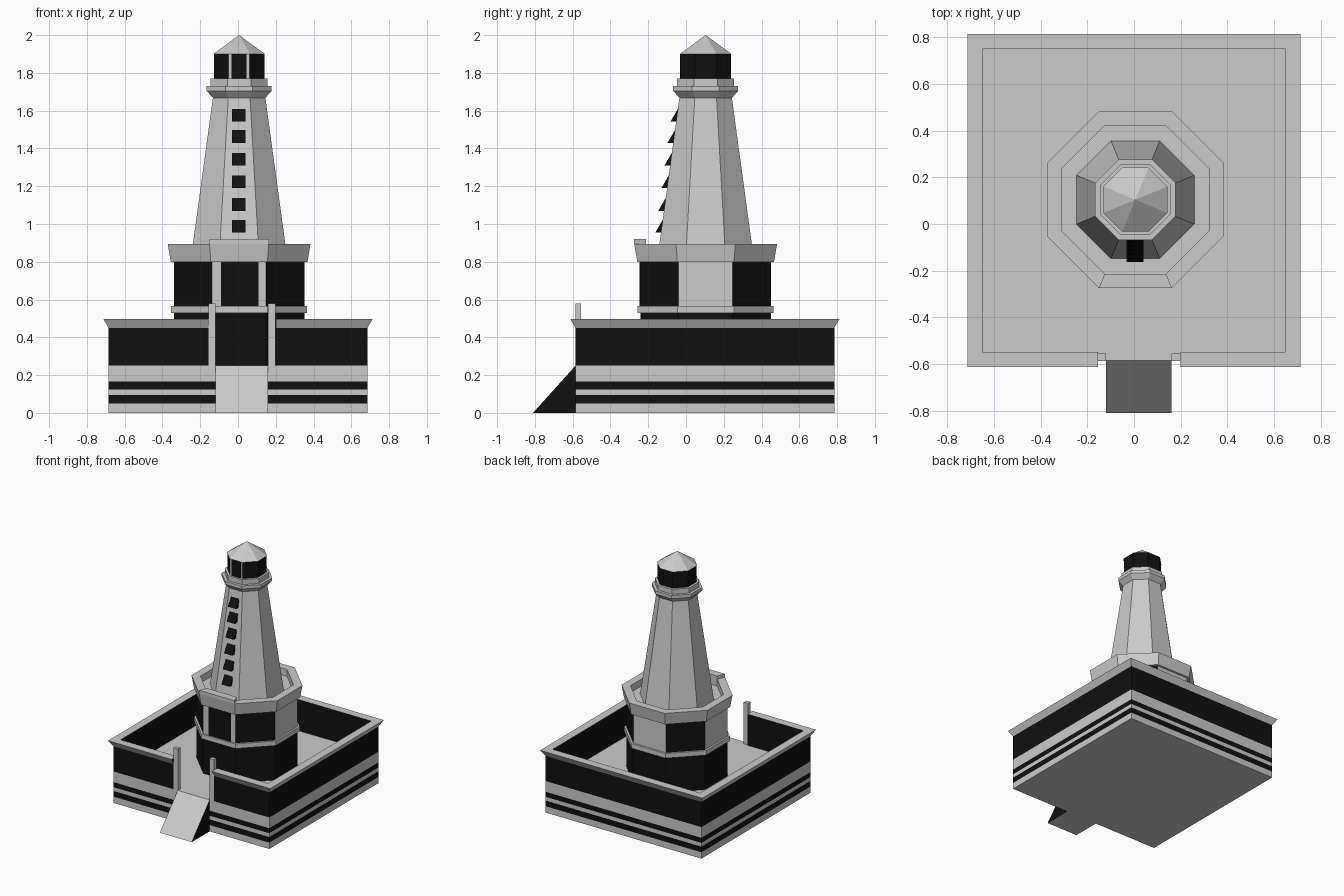
import bpy, math

if "Cube" in bpy.data.objects:
    bpy.data.objects.remove(bpy.data.objects["Cube"])

CX, CY = 0.006, 0.104          # axis of the octagonal tower
grey = bpy.data.materials.new("light_grey")
grey.diffuse_color = (0.8, 0.8, 0.8, 1)
grey.use_nodes = True
grey.node_tree.nodes["Principled BSDF"].inputs["Base Color"].default_value = grey.diffuse_color
black = bpy.data.materials.new("black")
black.diffuse_color = (0.005, 0.005, 0.005, 1)
black.use_nodes = True
black.node_tree.nodes["Principled BSDF"].inputs["Base Color"].default_value = black.diffuse_color


def make(name, verts, faces, mats):
    me = bpy.data.meshes.new(name)
    me.from_pydata(verts, [], faces)
    me.materials.append(grey)
    me.materials.append(black)
    for p, m in zip(me.polygons, mats):
        p.material_index = m
    ob = bpy.data.objects.new(name, me)
    bpy.context.collection.objects.link(ob)
    return ob


def lathe(name, profile, n=8, cx=CX, cy=CY, dark=lambda seg, side: False,
          bottom=False, top=False):
    """Stack n-sided rings of (half width, z); side 0 faces the front."""
    verts, faces, mats = [], [], []
    for h, z in profile:
        r = h / math.cos(math.pi / n)
        for i in range(n):
            a = -math.pi / 2 + (i - 0.5) * 2 * math.pi / n
            verts.append((cx + r * math.cos(a), cy + r * math.sin(a), z))
    for s in range(len(profile) - 1):
        for i in range(n):
            j = (i + 1) % n
            faces.append((s*n + i, s*n + j, s*n + n + j, s*n + n + i))
            mats.append(int(dark(s, i)))
    if bottom:
        faces.append(tuple(reversed(range(n))))
        mats.append(0)
    if top:
        faces.append(tuple(range(len(verts) - n, len(verts))))
        mats.append(0)
    return make(name, verts, faces, mats)


def extrude_x(name, poly, x0, x1, side=0, rest=0):
    """Extrude a counter-clockwise (y, z) outline along x."""
    n = len(poly)
    verts = [(x, y, z) for x in (x0, x1) for y, z in poly]
    faces = [tuple(reversed(range(n))), tuple(range(n, 2*n))]
    faces += [(i, (i+1) % n, n + (i+1) % n, n + i) for i in range(n)]
    return make(name, verts, faces, [side, side] + [rest] * n)


def box(name, x0, x1, y0, y1, z0, z1, m=0):
    return extrude_x(name, [(y0, z0), (y1, z0), (y1, z1), (y0, z1)], x0, x1, m, m)


# striped square base, its top is the courtyard floor
B = 0.685
lathe("base", [(B, z) for z in (0, 0.05, 0.095, 0.125, 0.165, 0.25)], n=4,
      cx=0, cy=0.1, dark=lambda s, i: s in (1, 3), bottom=True, top=True)

# courtyard wall with flared rim, open at the front
section = [(B, 0.25), (B, 0.45), (0.713, 0.498), (0.648, 0.498), (0.648, 0.25)]
verts, faces, mats = [], [], []
for gap, sx, sy in [(-0.155, 0, -1), (None, -1, -1), (None, -1, 1),
                    (None, 1, 1), (None, 1, -1), (0.2, 0, -1)]:
    for h, z in section:
        verts.append((gap if gap is not None else sx*h, 0.1 + sy*h, z))
k = len(section)
for s in range(5):
    for i in range(k - 1):
        a = s*k + i
        faces.append((a, a + 1, a + k + 1, a + k))
        mats.append(int(i in (0, 3)))
faces += [tuple(reversed(range(k))), tuple(range(5*k, 6*k))]
make("courtyard_wall", verts, faces, mats + [1, 1])

# gate posts and entrance ramp
for x in (-0.157, 0.16):
    box("gate_post", x, x + 0.038, -0.586, -0.555, 0.25, 0.58)
extrude_x("ramp", [(-0.81, 0), (-0.585, 0), (-0.585, 0.25)], -0.12, 0.16, side=1)

# octagonal drum with ledge; lower storey and diagonal upper faces are black
lathe("drum", [(0.345, 0.25), (0.345, 0.53), (0.36, 0.53), (0.36, 0.567),
               (0.345, 0.567), (0.345, 0.80)],
      dark=lambda s, i: s == 0 or (s == 4 and i % 2 == 1))
box("drum_window", -0.09, 0.108, CY - 0.349, CY - 0.343, 0.567, 0.80, 1)

# gallery with flared parapet and raised front section
lathe("gallery", [(0.345, 0.80), (0.362, 0.80), (0.378, 0.895), (0.317, 0.895),
                  (0.317, 0.84), (0.25, 0.84)])
t = math.tan(math.pi / 8)
verts = [(CX + s*h*t, CY - h, z) for z in (0.895, 0.92)
         for h, s in ((0.379, -1), (0.379, 1), (0.317, 1), (0.317, -1))]
make("gallery_front_cap", verts,
     [(4, 5, 6, 7)] + [(i, (i+1) % 4, 4 + (i+1) % 4, 4 + i) for i in range(4)], [0]*5)

# tapering shaft with cornice
lathe("shaft", [(0.252, 0.84), (0.139, 1.668), (0.172, 1.705), (0.172, 1.73),
                (0.151, 1.73), (0.151, 1.77), (0.134, 1.77)])

# window hoods up the front of the shaft
def face_y(z):
    return CY - 0.252 + (z - 0.84) * 0.113 / 0.828

for z in (0.955, 1.07, 1.19, 1.31, 1.43, 1.542):
    extrude_x("window_hood", [(face_y(z) - 0.03, z), (face_y(z), z),
                              (face_y(z + 0.067), z + 0.067)], -0.032, 0.04, 1, 1)

# lantern room and roof
lathe("lantern", [(0.134, 1.77), (0.134, 1.90)], dark=lambda s, i: i != 0)
box("lantern_window", -0.035, 0.046, CY - 0.137, CY - 0.133, 1.77, 1.90, 1)
lathe("roof", [(0.137, 1.90), (0.0005, 2.0)], bottom=True, top=True)
